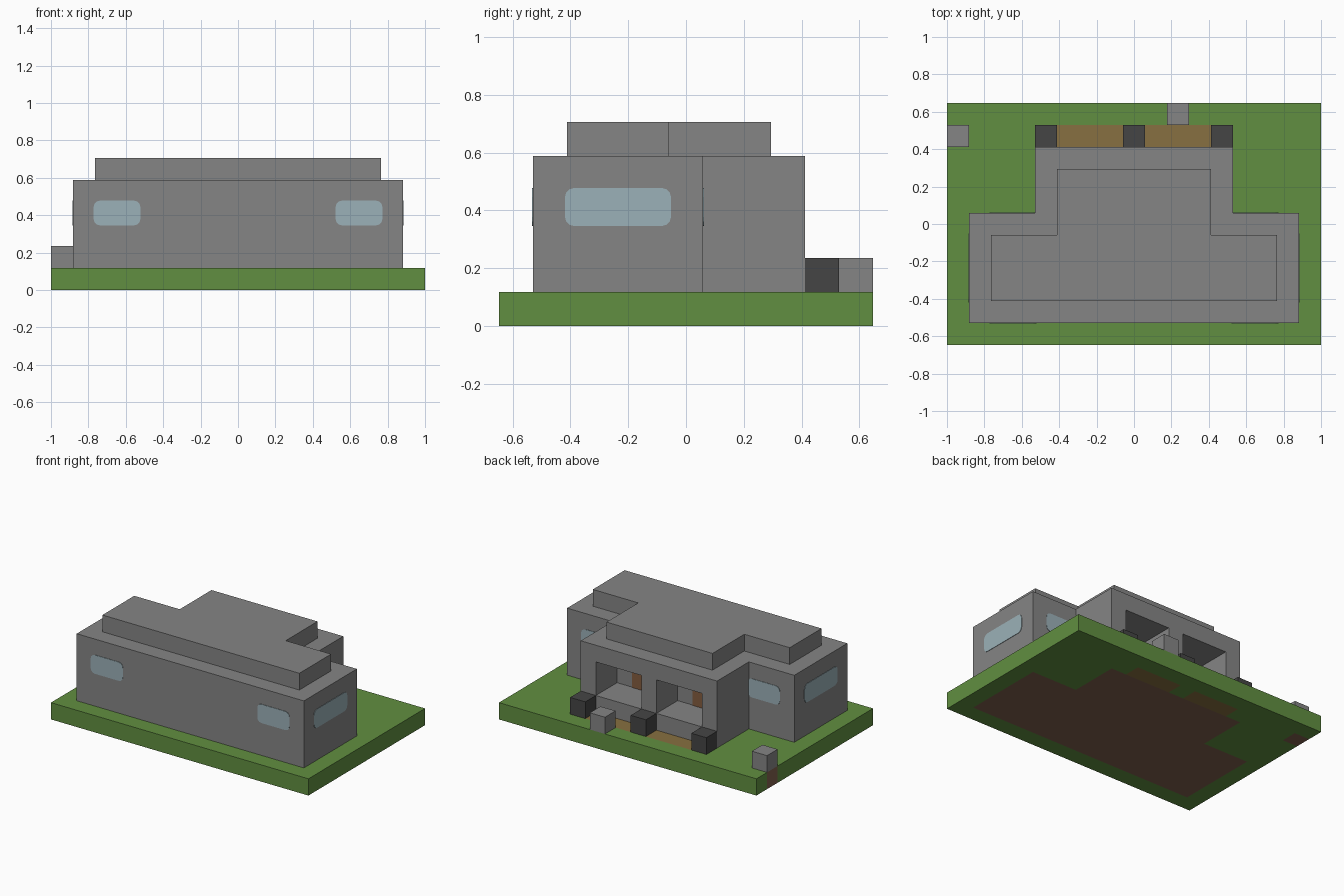
import bpy
import bmesh
import math
from mathutils import Matrix, Vector

UNIT = 2 / 17          # one building block
COLS, ROWS = 17, 11    # blocks across and deep

if "Cube" in bpy.data.objects:
    bpy.data.objects.remove(bpy.data.objects["Cube"], do_unlink=True)


def make_material(name, r, g, b):
    mat = bpy.data.materials.new(name)
    mat.use_nodes = True
    mat.diffuse_color = (r, g, b, 1)
    mat.node_tree.nodes["Principled BSDF"].inputs["Base Color"].default_value = (r, g, b, 1)
    return mat


STONE = make_material("grey stone", 0.235, 0.235, 0.235)
GRASS = make_material("green grass", 0.12, 0.275, 0.052)
DIRT = make_material("brown dirt", 0.22, 0.12, 0.077)
PLANK = make_material("tan planks", 0.245, 0.162, 0.052)
DOOR = make_material("brown door", 0.23, 0.11, 0.05)
COAL = make_material("dark block", 0.06, 0.06, 0.06)
GLASS = make_material("pale blue glass", 0.33, 0.44, 0.48)


def place(col, row, level):
    """Block grid position to model position."""
    return Vector((col - COLS / 2, row - ROWS / 2, level)) * UNIT


def finish(bm, name, *materials):
    bmesh.ops.recalc_face_normals(bm, faces=bm.faces)
    mesh = bpy.data.meshes.new(name)
    bm.to_mesh(mesh)
    bm.free()
    for mat in materials:
        mesh.materials.append(mat)
    obj = bpy.data.objects.new(name, mesh)
    bpy.context.collection.objects.link(obj)
    return obj


def box(name, low, high, mat):
    a, b = place(*low), place(*high)
    bm = bmesh.new()
    bmesh.ops.create_cube(bm, size=1, matrix=Matrix.Translation((a + b) / 2)
                          @ Matrix.Diagonal((*(b - a), 1)))
    return finish(bm, name, mat)


def prism(name, points, offset, mat):
    """Extrude a closed outline along an offset."""
    bm = bmesh.new()
    face = bm.faces.new([bm.verts.new(p) for p in points])
    ext = bmesh.ops.extrude_face_region(bm, geom=[face])
    moved = [v for v in ext["geom"] if isinstance(v, bmesh.types.BMVert)]
    bmesh.ops.translate(bm, verts=moved, vec=offset)
    return finish(bm, name, mat)


def t_block(name, half, low, high, mat):
    """Symmetric T-shaped storey from its right half outline."""
    outline = half + [(COLS - c, r) for c, r in reversed(half)]
    return prism(name, [place(c, r, low) for c, r in outline],
                 Vector((0, 0, (high - low) * UNIT)), mat)


# Ground slab: soil below the house, planks along the porch
def ground_index(col, row):
    if (1 <= col <= 15 and 1 <= row <= 5) or (4 <= col <= 12 and 6 <= row <= 8):
        return 1
    if (col, row) == (0, 9):
        return 1
    if row == 9 and 5 <= col <= 11 and col != 8:
        return 2
    return 0


bm = bmesh.new()
bmesh.ops.create_grid(bm, x_segments=COLS, y_segments=ROWS, size=0.5,
                      matrix=Matrix.Diagonal((COLS * UNIT, ROWS * UNIT, 1, 1)))
ext = bmesh.ops.extrude_face_region(bm, geom=bm.faces[:])
bmesh.ops.translate(bm, vec=(0, 0, UNIT),
                    verts=[v for v in ext["geom"] if isinstance(v, bmesh.types.BMVert)])
bmesh.ops.recalc_face_normals(bm, faces=bm.faces)
for face in bm.faces:
    inner = (face.calc_center_median() - face.normal * UNIT / 4) / UNIT
    face.material_index = ground_index(math.floor(inner.x + COLS / 2),
                                       math.floor(inner.y + ROWS / 2))
finish(bm, "ground", GRASS, DIRT, PLANK)

# House walls with two deep porch openings at the back
walls = t_block("house_walls", [(16, 1), (16, 6), (13, 6), (13, 9)], 1, 5, STONE)
for start in (5, 9):
    cutter = box("opening_cutter", (start, 7, 2), (start + 3, 10, 4), STONE)
    cutter.hide_render = True
    cut = walls.modifiers.new("opening", "BOOLEAN")
    cut.operation = "DIFFERENCE"
    cut.solver = "EXACT"
    cut.object = cutter
    bpy.context.view_layer.objects.active = walls
    bpy.ops.object.modifier_apply(modifier=cut.name)
    bpy.data.objects.remove(cutter, do_unlink=True)

# Stepped roof
t_block("roof", [(15, 2), (15, 5), (12, 5), (12, 8)], 5, 6, STONE)

# Doors on the back walls of the openings
for side, col in (("right", 6), ("left", 10)):
    box(side + "_door", (col, 7, 2), (col + 1, 7.04, 4), DOOR)


# Window panes with rounded corners
def window(name, center, along, width, normal):
    w, h, radius = width * UNIT / 2 + 0.007, UNIT / 2 + 0.007, 0.032
    points = []
    for sx, sz, turn in ((1, 1, 0), (-1, 1, 1), (-1, -1, 2), (1, -1, 3)):
        for step in range(4):
            angle = math.pi / 2 * (turn + step / 3)
            s = sx * (w - radius) + radius * math.cos(angle)
            t = sz * (h - radius) + radius * math.sin(angle)
            points.append(place(*center) + along * s + Vector((0, 0, t)))
    prism(name, points, normal * 0.003, GLASS)


X, Y = Vector((1, 0, 0)), Vector((0, 1, 0))
for side, sign in (("right", -1), ("left", 1)):
    middle = COLS / 2
    window(side + "_front_window", (middle + sign * 5.5, 1, 3.5), X, 2, -Y)
    window(side + "_back_window", (middle + sign * 5.5, 6, 3.5), X, 2, Y)
    window(side + "_side_window", (middle + sign * 7.5, 3.5, 3.5), Y, 3, X * sign)

# Loose blocks around the porch and yard
for number, col in enumerate((4, 8, 12), 1):
    box(f"dark_post_{number}", (col, 9, 1), (col + 1, 10, 2), COAL)
box("porch_step_block", (10, 10, 1), (11, 11, 2), STONE)
box("yard_block", (0, 9, 1), (1, 10, 2), STONE)
